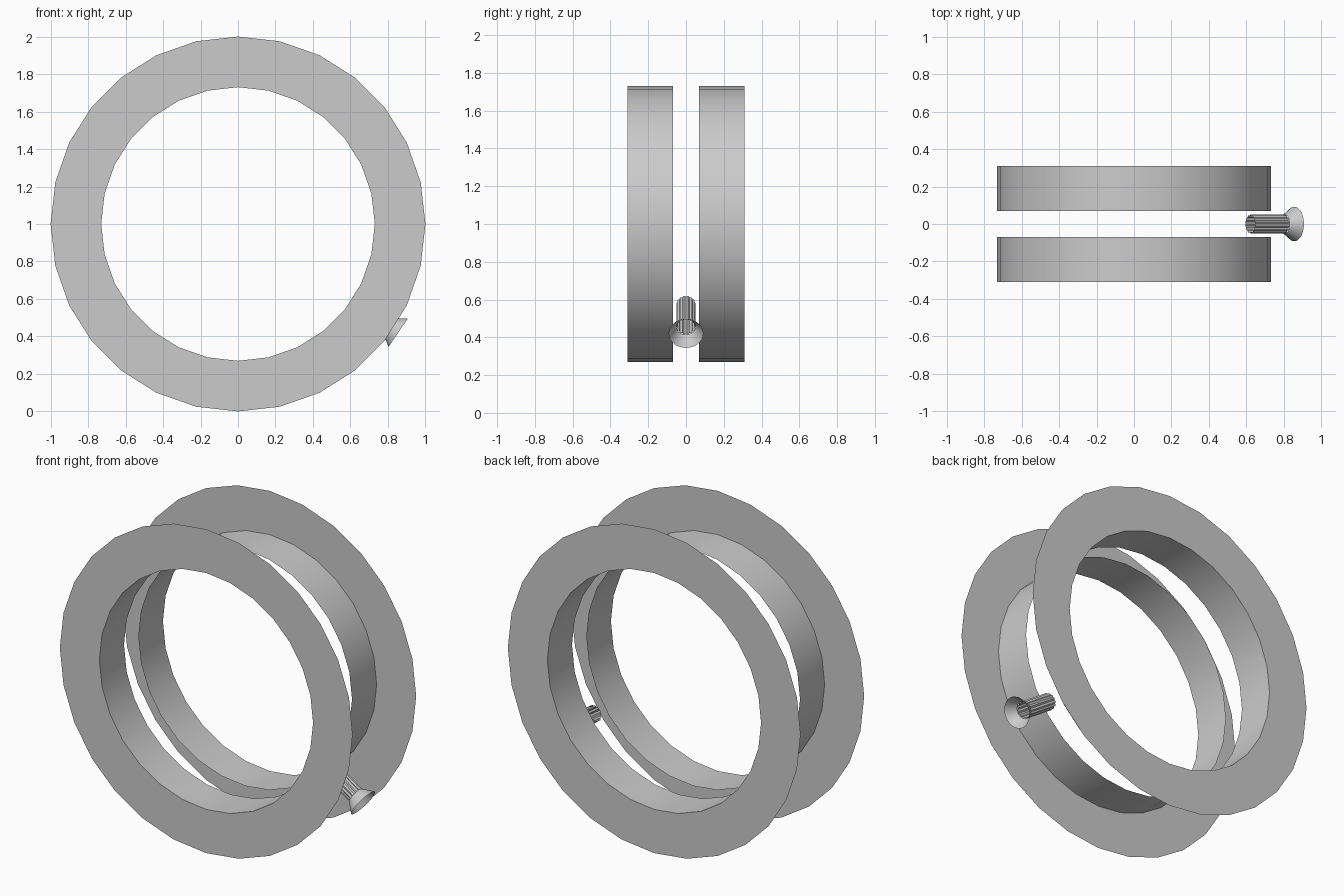
import bpy, bmesh, math
from mathutils import Vector, Matrix

cube = bpy.data.objects.get("Cube")
if cube:
    bpy.data.objects.remove(cube, do_unlink=True)

SIDES = 28
FLUTES = 14
INNER_R, OUTER_R = 0.73, 1.0
FLANGE_Y, GAP_Y = 0.31, 0.07

grey = bpy.data.materials.new("plain_grey")
grey.use_nodes = True
grey.diffuse_color = (0.6, 0.6, 0.6, 1)
grey.node_tree.nodes["Principled BSDF"].inputs["Base Color"].default_value = (0.6, 0.6, 0.6, 1)


def circle(radius, height, sides=SIDES, flute=0.0):
    """Loop of points around local z; flute pulls every other point inward."""
    pts = []
    for i in range(sides):
        a = math.tau * i / sides
        r = radius - flute * (i % 2)
        pts.append(Vector((r * math.cos(a), r * math.sin(a), height)))
    return pts


def skin(name, loops, matrix, smooth=False):
    """Join successive point loops with an open band of quads."""
    bm = bmesh.new()
    rows = [[bm.verts.new(p) for p in loop] for loop in loops]
    for low, high in zip(rows, rows[1:]):
        n = len(low)
        for i in range(n):
            j = (i + 1) % n
            bm.faces.new((low[i], low[j], high[j], high[i]))
    bm.transform(matrix)
    mesh = bpy.data.meshes.new(name)
    bm.to_mesh(mesh)
    bm.free()
    mesh.materials.append(grey)
    obj = bpy.data.objects.new(name, mesh)
    bpy.context.collection.objects.link(obj)
    if smooth:
        bpy.ops.object.select_all(action="DESELECT")
        obj.select_set(True)
        bpy.context.view_layer.objects.active = obj
        bpy.ops.object.shade_smooth_by_angle()
    return obj


# Two thin flanges, each with a cylindrical sleeve reaching toward the middle
centre = Matrix.Translation((0, 0, 1))
for side, turn in (("front", math.pi / 2), ("back", -math.pi / 2)):
    place = centre @ Matrix.Rotation(turn, 4, "X")
    skin(side + "_flange",
         [circle(OUTER_R, FLANGE_Y), circle(INNER_R, FLANGE_Y)], place)
    skin(side + "_sleeve",
         [circle(INNER_R, GAP_Y), circle(INNER_R, FLANGE_Y)], place, smooth=True)

# Hollow valve pointing outward, low on the left side
outward = Vector((0.828, 0, -0.561))
aim = centre @ outward.to_track_quat("Z", "Y").to_matrix().to_4x4()
skin("valve_stem",
     [circle(0.05, 0.75, FLUTES * 2, 0.006), circle(0.05, 0.97, FLUTES * 2, 0.006)], aim)
skin("valve_funnel",
     [circle(0.05, 0.97, FLUTES * 2), circle(0.092, 1.033, FLUTES * 2)], aim, smooth=True)
